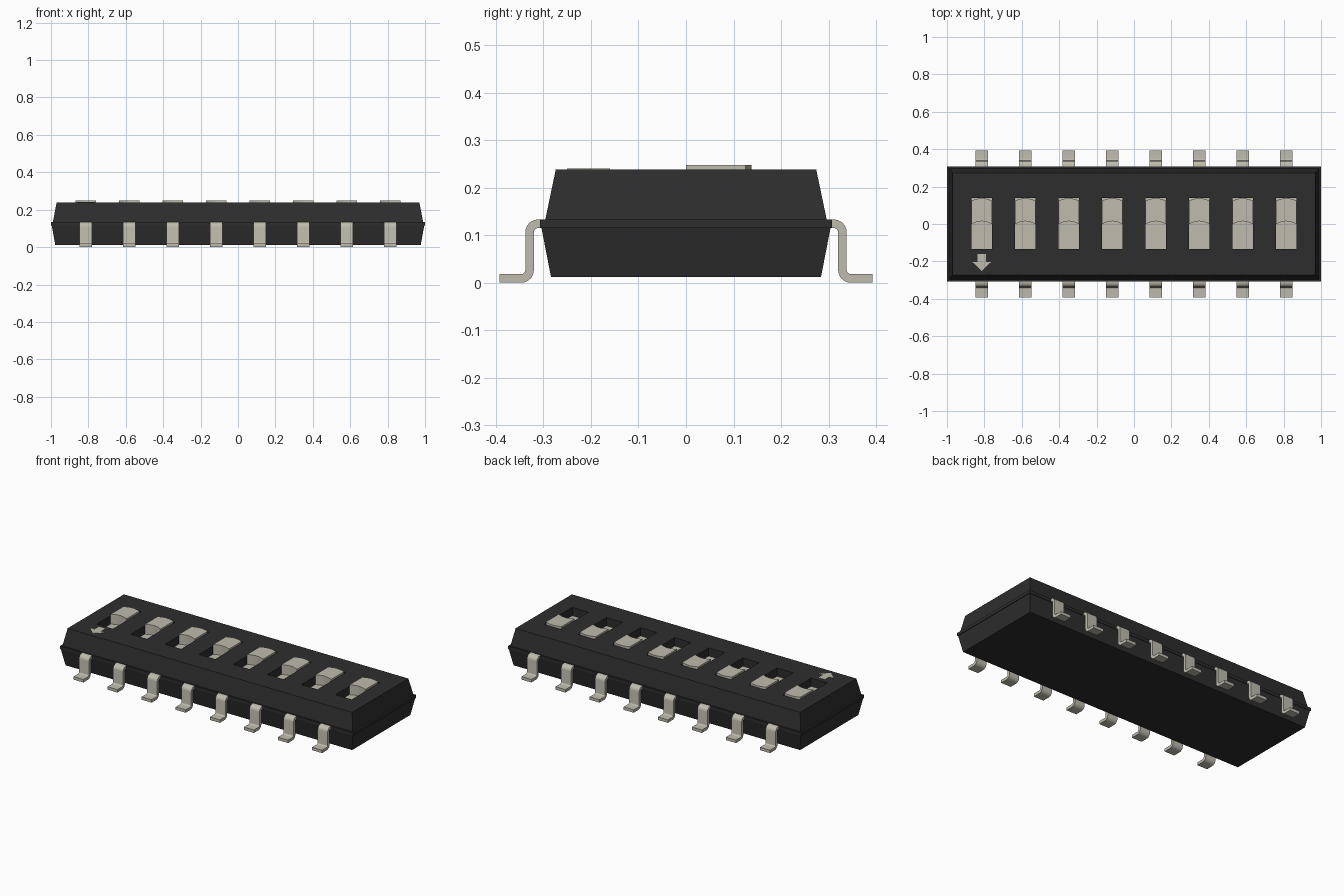
import bpy, bmesh, math
from mathutils import Vector

cube = bpy.data.objects.get("Cube")
if cube:
    bpy.data.objects.remove(cube, do_unlink=True)


def material(name, color):
    m = bpy.data.materials.new(name)
    m.use_nodes = True
    m.diffuse_color = (*color, 1)
    m.node_tree.nodes["Principled BSDF"].inputs["Base Color"].default_value = (*color, 1)
    return m


BLACK = material("black plastic", (0.027, 0.027, 0.027))
PALE = material("pale metal", (0.52, 0.50, 0.42))


def finish(name, bm, mat):
    bmesh.ops.recalc_face_normals(bm, faces=bm.faces)
    mesh = bpy.data.meshes.new(name)
    bm.to_mesh(mesh)
    bm.free()
    mesh.materials.append(mat)
    ob = bpy.data.objects.new(name, mesh)
    bpy.context.collection.objects.link(ob)
    return ob


def prism(name, outline, depth, mat):
    """Extrude a closed outline of 3D points along the depth vector."""
    bm = bmesh.new()
    face = bm.faces.new([bm.verts.new(p) for p in outline])
    result = bmesh.ops.extrude_face_region(bm, geom=[face])
    verts = [g for g in result["geom"] if isinstance(g, bmesh.types.BMVert)]
    bmesh.ops.translate(bm, verts=verts, vec=depth)
    return finish(name, bm, mat)


def rectangle(x, y0, y1, half, z):
    return [(x - half, y0, z), (x + half, y0, z), (x + half, y1, z), (x - half, y1, z)]


TOP, FLOOR = 0.238, 0.185
columns = [-0.814 + i * 0.2326 for i in range(8)]

# Body: stacked rectangular sections with a narrow flange around the middle
sections = [(0.977, 0.284, 0.012), (0.996, 0.304, 0.115), (1.0, 0.307, 0.115),
            (1.0, 0.307, 0.133), (0.99, 0.296, 0.133), (0.97, 0.274, TOP)]
bm = bmesh.new()
rings = [[bm.verts.new(p) for p in rectangle(0, -hy, hy, hx, z)] for hx, hy, z in sections]
for low, high in zip(rings, rings[1:]):
    for i in range(4):
        j = (i + 1) % 4
        bm.faces.new((low[i], low[j], high[j], high[i]))
bm.faces.new(rings[0])
bm.faces.new(rings[-1])
body = finish("body", bm, BLACK)

# Slots cut into the top
bm = bmesh.new()
for x in columns:
    bmesh.ops.create_cube(bm, size=1)
    block = bm.verts[-8:]
    bmesh.ops.scale(bm, verts=block, vec=(0.11, 0.274, 0.2))
    bmesh.ops.translate(bm, verts=block, vec=(x, 0.003, FLOOR + 0.1))
cutter = finish("slot_cutter", bm, BLACK)
cutter.hide_render = True
cut = body.modifiers.new("slots", "BOOLEAN")
cut.object = cutter
cut.solver = "EXACT"
bpy.context.view_layer.objects.active = body
body.select_set(True)
bpy.ops.object.modifier_apply(modifier=cut.name)
bpy.data.objects.remove(cutter, do_unlink=True)


# Sliders: a pale floor strip and a raised knob with bowed ends
def bow(x, y, rise, steps=10):
    return [(x + 0.108 * (i / steps - 0.5),
             y + rise * math.sin(math.pi * i / steps), FLOOR) for i in range(steps + 1)]


for n, x in enumerate(columns, 1):
    prism(f"slider_floor_{n}", rectangle(x, -0.134, 0.14, 0.055, FLOOR - 0.002),
          (0, 0, 0.004), PALE)
    outline = bow(x, 0.0, 0.015) + bow(x, 0.125, 0.013)[::-1]
    prism(f"slider_knob_{n}", outline, (0, 0, 0.248 - FLOOR), PALE)


# Pins: bent strip with rounded corners, offset from a centre line
def pin_outline(x, side):
    radius, half, steps = 0.018, 0.009, 6
    line = [(Vector((0.28, 0.124)), Vector((0, 1)))]
    for cy, cz, start, turn in ((0.329 - radius, 0.124 - radius, 90, -90),
                                (0.329 + radius, 0.009 + radius, 180, 90)):
        for i in range(steps + 1):
            a = math.radians(start + turn * i / steps)
            ray = Vector((math.cos(a), math.sin(a)))
            line.append((Vector((cy, cz)) + ray * radius, ray if turn < 0 else -ray))
    line.append((Vector((0.392, 0.009)), Vector((0, 1))))
    loop = [p + d * half for p, d in line] + [p - d * half for p, d in reversed(line)]
    return [(x - 0.034, side * p.x, p.y) for p in loop]


for side, label in ((-1, "front"), (1, "back")):
    for n, x in enumerate(columns, 1):
        pin = prism(f"{label}_pin_{n}", pin_outline(x, side), (0.068, 0, 0), PALE)
        bpy.ops.object.select_all(action="DESELECT")
        pin.select_set(True)
        bpy.context.view_layer.objects.active = pin
        bpy.ops.object.shade_smooth_by_angle(angle=math.radians(35))

# Printed arrow pointing to the front beside the first slot
half_arrow = [(0.022, -0.16), (0.022, -0.203), (0.05, -0.203), (0, -0.25)]
arrow = half_arrow + [(-x, y) for x, y in half_arrow[-2::-1]]
prism("arrow_mark", [(columns[0] + x, y, TOP - 0.001) for x, y in arrow], (0, 0, 0.003), PALE)
